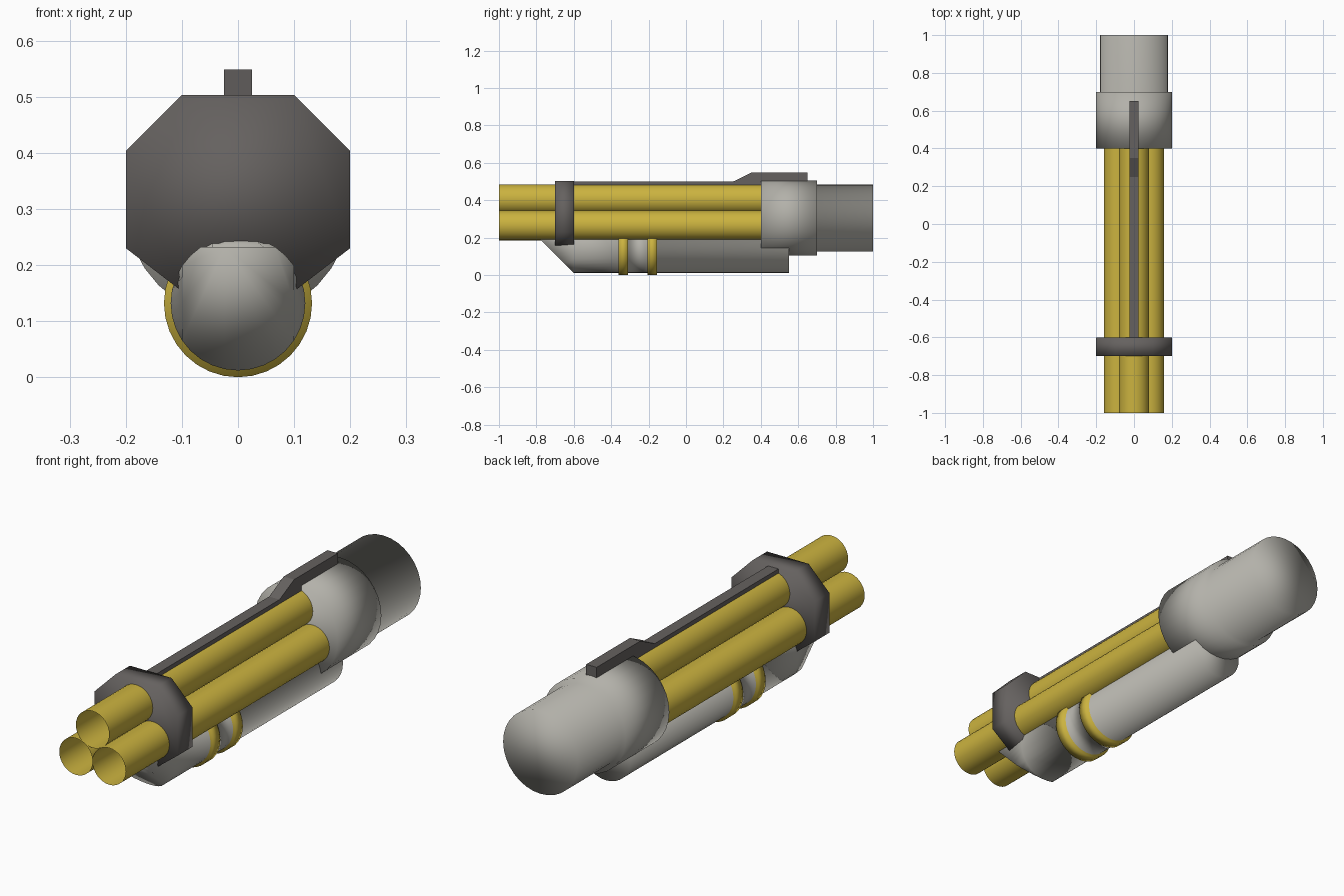
import bpy, bmesh, math

cube = bpy.data.objects.get("Cube")
if cube:
    bpy.data.objects.remove(cube)


def material(name, rgb):
    m = bpy.data.materials.new(name)
    m.use_nodes = True
    color = (*rgb, 1)
    m.diffuse_color = color
    m.node_tree.nodes["Principled BSDF"].inputs["Base Color"].default_value = color
    return m


GREY = material("light_grey", (0.45, 0.44, 0.40))
DARK = material("dark_grey", (0.13, 0.12, 0.115))
YELLOW = material("brass_yellow", (0.6, 0.45, 0.05))
SIDES = 32


def circle(y, r, cx, cz):
    angles = [2 * math.pi * i / SIDES for i in range(SIDES)]
    return [(cx + r * math.cos(a), y, cz + r * math.sin(a)) for a in angles]


def loft(name, rings, mats, bands=(), caps=True, smooth=True):
    """Skin matching rings of points; spans listed in bands use the second material."""
    bm = bmesh.new()
    loops = [[bm.verts.new(p) for p in ring] for ring in rings]
    n = len(loops[0])
    for k, (a, b) in enumerate(zip(loops, loops[1:])):
        for i in range(n):
            j = (i + 1) % n
            face = bm.faces.new((a[i], a[j], b[j], b[i]))
            face.material_index = 1 if k in bands else 0
    if caps:
        bm.faces.new(loops[0])
        bm.faces.new(loops[-1])
    bmesh.ops.recalc_face_normals(bm, faces=bm.faces)
    for face in bm.faces:
        face.smooth = smooth
    mesh = bpy.data.meshes.new(name)
    bm.to_mesh(mesh)
    bm.free()
    for m in mats:
        mesh.materials.append(m)
    obj = bpy.data.objects.new(name, mesh)
    bpy.context.collection.objects.link(obj)
    return obj


# Three open barrels in a triangle
R = 0.08
for name, x, z in (("top_barrel", 0, 0.405),
                   ("left_barrel", R, 0.266),
                   ("right_barrel", -R, 0.266)):
    loft(name, [circle(-1, R, x, z), circle(0.4, R, x, z)], [YELLOW], caps=False)

# Rear housing stepping down to the end cylinder
steps = [(0.4, 0.2), (0.7, 0.2), (0.7, 0.18), (1, 0.18)]
loft("rear_housing", [circle(y, r, 0, 0.305) for y, r in steps], [GREY])

# Lower tube: slanted nose, two raised yellow bands, plain rear
CZ, TUBE, BAND = 0.132, 0.12, 0.132
nose = []
for x, y, z in circle(0, TUBE, 0, CZ):
    x, z = max(-0.1, min(0.1, x)), min(z, 0.232)
    nose.append((x, -0.601 - (z - CZ + TUBE), z))
rings = [nose, circle(-0.6, TUBE, 0, CZ)]
bands = []
for y in (-0.335, -0.18):
    bands += [len(rings) + k for k in range(3)]
    for dy, r in ((-0.025, TUBE), (-0.025, BAND), (0.025, BAND), (0.025, TUBE)):
        rings.append(circle(y + dy, r, 0, CZ))
rings.append(circle(0.55, TUBE, 0, CZ))
loft("lower_tube", rings, [GREY, YELLOW], bands)

# Eight-sided front clamp
half = [(0.1, 0.153), (0.2, 0.23), (0.2, 0.403), (0.1, 0.503)]
outline = half + [(-x, z) for x, z in reversed(half)]
loft("front_clamp", [[(x, y, z) for x, z in outline] for y in (-0.7, -0.6)], [DARK])

# Top rail with a raised rear part
profile = [(-0.6, 0.47), (-0.6, 0.499), (0.25, 0.499), (0.35, 0.548),
           (0.65, 0.548), (0.65, 0.47)]
loft("top_rail", [[(x, y, z) for y, z in profile] for x in (-0.025, 0.025)],
     [DARK], smooth=False)
